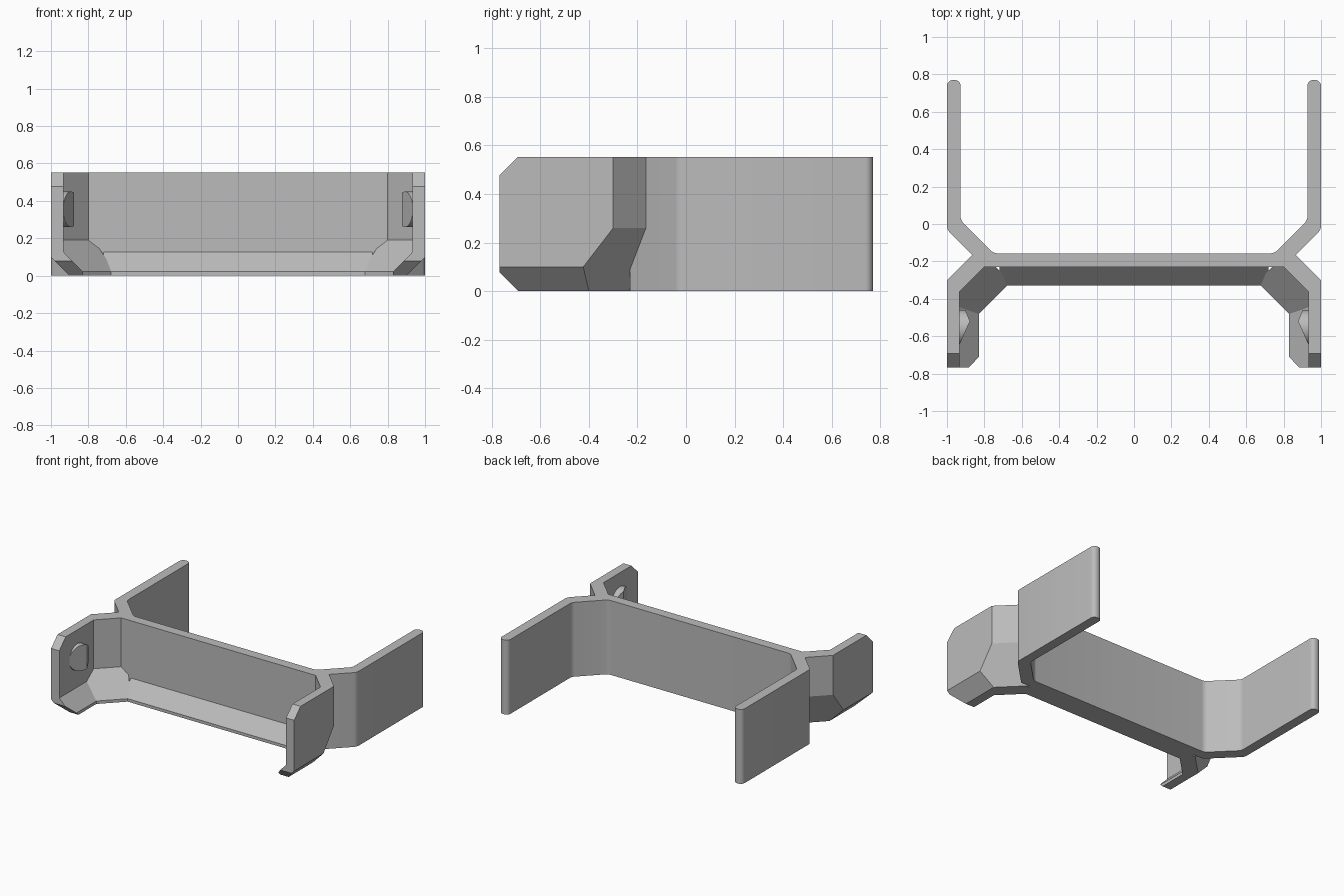
import bpy, bmesh
from mathutils import Vector

cube = bpy.data.objects.get("Cube")
if cube:
    bpy.data.objects.remove(cube, do_unlink=True)

H = 0.553
grey = bpy.data.materials.new("plain_grey")
grey.use_nodes = True
grey.diffuse_color = (0.5, 0.5, 0.5, 1)
grey.node_tree.nodes["Principled BSDF"].inputs["Base Color"].default_value = (0.5, 0.5, 0.5, 1)


def prism(profile, start, end, place):
    """Extrude a closed 2D profile; place(a, b, t) maps it into space."""
    bm = bmesh.new()
    rings = [[bm.verts.new(place(a, b, t)) for a, b in profile] for t in (start, end)]
    n = len(profile)
    for ring in rings:
        bm.faces.new(ring)
    for i in range(n):
        j = (i + 1) % n
        bm.faces.new((rings[0][i], rings[0][j], rings[1][j], rings[1][i]))
    bmesh.ops.recalc_face_normals(bm, faces=bm.faces)
    return bm


def clip(bm, point, outward):
    """Cut away everything on the outward side of a plane and cap the cut."""
    cut = bmesh.ops.bisect_plane(bm, geom=bm.verts[:] + bm.edges[:] + bm.faces[:],
                                 plane_co=point, plane_no=outward, clear_outer=True)
    edges = [g for g in cut["geom_cut"] if isinstance(g, bmesh.types.BMEdge)]
    bmesh.ops.holes_fill(bm, edges=edges, sides=0)


def finish(bm, name, mirror=True, smooth=False):
    bmesh.ops.recalc_face_normals(bm, faces=bm.faces)
    mesh = bpy.data.meshes.new(name)
    bm.to_mesh(mesh)
    bm.free()
    mesh.materials.append(grey)
    obj = bpy.data.objects.new(name, mesh)
    bpy.context.collection.objects.link(obj)
    if mirror:
        obj.modifiers.new("Mirror", "MIRROR")
    if smooth:
        bpy.ops.object.select_all(action="DESELECT")
        obj.select_set(True)
        bpy.context.view_layer.objects.active = obj
        bpy.ops.object.shade_smooth_by_angle(angle=0.5)
    return obj


# Rear bracket: cross bar, diagonals and long arms in one outline
half = [(0.75, -0.157), (0.927, 0.02), (0.927, 0.77), (1, 0.77),
        (1, -0.03), (0.865, -0.165), (0.80, -0.23)]
outline = half + [(-x, y) for x, y in reversed(half)]
bm = prism(outline, 0, H, lambda a, b, t: Vector((a, b, t)))


def round_edges(corners, radius):
    edges = [e for e in bm.edges
             if (e.verts[0].co - e.verts[1].co).xy.length < 1e-4
             and any((Vector((abs(e.verts[0].co.x), e.verts[0].co.y)) - Vector(c)).length < 1e-3
                     for c in corners)]
    bmesh.ops.bevel(bm, geom=edges, offset=radius, offset_type="OFFSET",
                    segments=5, profile=0.5, affect="EDGES")


round_edges(half[2:4], 0.032)
round_edges([half[0], half[1], half[4]], 0.02)
finish(bm, "rear_bracket", mirror=False, smooth=True)

# Sloped lip along the foot of the cross bar
lip = [(-0.2, 0), (-0.328, 0), (-0.328, 0.022), (-0.23, 0.127), (-0.2, 0.127)]
finish(prism(lip, -0.72, 0.72, lambda a, b, t: Vector((t, a, b))), "bar_lip", mirror=False)

# Diagonal panels with a flared foot; profile runs across the 45 degree wall
diagonal = [(0.70, H), (0.70, 0.26), (0.50, 0), (0.35, 0),
            (0.35, 0.022), (0.57, 0.19), (0.57, H)]
bm = prism(diagonal, 0.97, 1.45, lambda s, z, d: Vector(((s + d) / 2, (s - d) / 2, z)))
clip(bm, (1, 0, 0), (1, 0, 0))
clip(bm, (0.9, 0, 0), (1, 0, -1))
finish(bm, "front_diagonal")

# Front side plates with inward foot and chamfered ends
side = [(1, H), (1, 0.10), (0.90, 0), (0.83, 0),
        (0.83, 0.022), (0.933, 0.127), (0.933, H)]
bm = prism(side, -0.768, -0.2, lambda a, b, t: Vector((a, t, b)))
clip(bm, (0.70, 0, 0), (1, 1, 0))
clip(bm, (0.50, 0, 0), (1, 1, -0.77))
clip(bm, (0, -0.768, 0.478), (0, -1, 1))
clip(bm, (0, -0.768, 0.078), (0, -1, -1))
finish(bm, "front_side_plate")

# Wedge-cut round catches on the inner side of the plates
bm = bmesh.new()
bmesh.ops.create_cone(bm, cap_ends=True, segments=48, radius1=0.095, radius2=0.095, depth=0.1)
for v in bm.verts:
    v.co = Vector((0.91 + v.co.z, -0.555 + v.co.x, 0.355 + v.co.y))
ridge = (0.877, -0.52, 0.355)
clip(bm, ridge, (-0.13, -0.058, 0))
clip(bm, ridge, (-0.06, 0.025, 0))
finish(bm, "round_catch", smooth=True)
